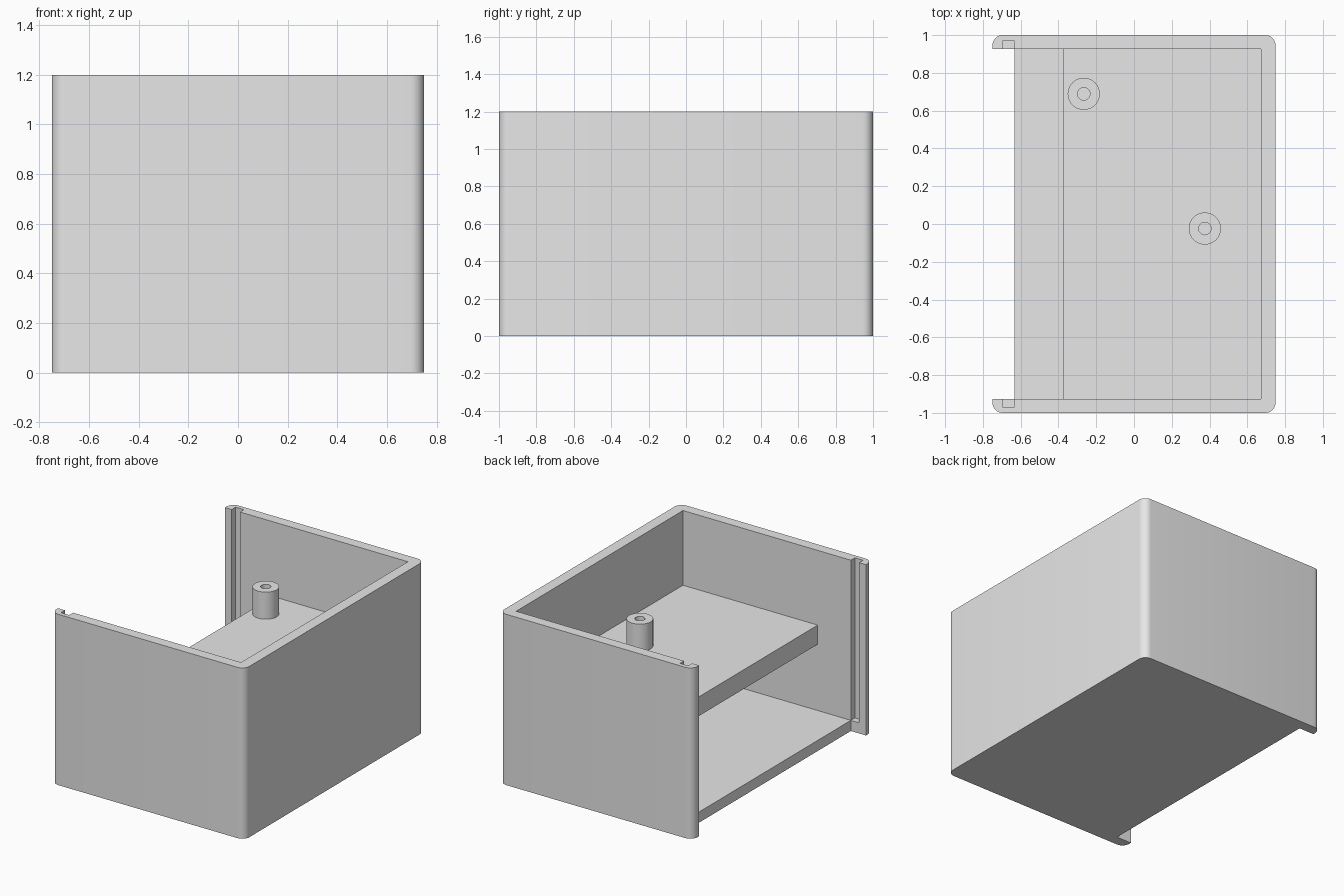
import bpy
import bmesh
import math
from mathutils import Matrix

if "Cube" in bpy.data.objects:
    bpy.data.objects.remove(bpy.data.objects["Cube"], do_unlink=True)

# Main dimensions
HX, HY, HEIGHT = 0.75, 1.0, 1.2
IN_X, IN_Y = 0.672, 0.926
FLOOR_TOP, FLOOR_EDGE = 0.075, -0.633
SHELF_TOP, SHELF_BOTTOM = 0.675, 0.54
CORNER = 0.055

grey = bpy.data.materials.new("light_grey_plastic")
grey.use_nodes = True
color = (0.8, 0.8, 0.8, 1)
grey.diffuse_color = color
grey.node_tree.nodes["Principled BSDF"].inputs["Base Color"].default_value = color


def finish(bm, name):
    bmesh.ops.recalc_face_normals(bm, faces=bm.faces)
    mesh = bpy.data.meshes.new(name)
    bm.to_mesh(mesh)
    bm.free()
    mesh.materials.append(grey)
    obj = bpy.data.objects.new(name, mesh)
    bpy.context.collection.objects.link(obj)
    return obj


def select(obj):
    bpy.ops.object.select_all(action="DESELECT")
    obj.select_set(True)
    bpy.context.view_layer.objects.active = obj


def smooth(obj):
    select(obj)
    bpy.ops.object.shade_smooth_by_angle(angle=math.radians(30))


def prism(name, points, direction):
    """Extrude a flat outline along a direction."""
    bm = bmesh.new()
    face = bm.faces.new([bm.verts.new(p) for p in points])
    new = bmesh.ops.extrude_face_region(bm, geom=[face])["geom"]
    verts = [g for g in new if isinstance(g, bmesh.types.BMVert)]
    bmesh.ops.translate(bm, verts=verts, vec=direction)
    return finish(bm, name)


def box(name, x0, x1, y0, y1, z0, z1):
    outline = [(x0, y0, z0), (x1, y0, z0), (x1, y1, z0), (x0, y1, z0)]
    return prism(name, outline, (0, 0, z1 - z0))


def cut(target, cutter):
    """Subtract a cutter and discard it."""
    cutter.hide_render = True
    mod = target.modifiers.new("cut", "BOOLEAN")
    mod.operation, mod.solver, mod.object = "DIFFERENCE", "EXACT", cutter
    select(target)
    bpy.ops.object.modifier_apply(modifier=mod.name)
    bpy.data.objects.remove(cutter, do_unlink=True)


# Rounded block that becomes the open-sided case
outline = []
for k, (sx, sy) in enumerate([(1, 1), (-1, 1), (-1, -1), (1, -1)]):
    for i in range(9):
        a = math.pi / 2 * (k + i / 8)
        outline.append((sx * (HX - CORNER) + CORNER * math.cos(a),
                        sy * (HY - CORNER) + CORNER * math.sin(a), 0))
case = prism("case_shell", outline, (0, 0, HEIGHT))

# Cavity, open at the top and one side, with the floor set back from the opening
profile = [(-1, -1), (FLOOR_EDGE, -1), (FLOOR_EDGE, FLOOR_TOP),
           (IN_X, FLOOR_TOP), (IN_X, 2), (-1, 2)]
cut(case, prism("cavity_cutter", [(x, -IN_Y, z) for x, z in profile],
                (0, 2 * IN_Y, 0)))

# Panel grooves in both side walls
cut(case, box("groove_cutter", -0.697, FLOOR_EDGE, -0.97, 0.97, FLOOR_TOP, 2))
smooth(case)

# Raised shelf
box("shelf", -0.375, IN_X, -IN_Y, IN_Y, SHELF_BOTTOM, SHELF_TOP)


# Hollow screw posts on the shelf
def post(name, x, y, r_out=0.085, r_in=0.033, height=0.19):
    bm = bmesh.new()
    pts = [(r_in, 0), (r_in, height), (r_out, height), (r_out, 0)]
    verts = [bm.verts.new((r, 0, z)) for r, z in pts]
    edges = [bm.edges.new(pair) for pair in zip(verts, verts[1:])]
    bmesh.ops.spin(bm, geom=verts + edges, cent=(0, 0, 0), axis=(0, 0, 1),
                   angle=2 * math.pi, steps=40)
    bmesh.ops.remove_doubles(bm, verts=bm.verts, dist=0.0005)
    bmesh.ops.transform(bm, matrix=Matrix.Translation((x, y, SHELF_TOP)),
                        verts=bm.verts)
    smooth(finish(bm, name))


post("back_screw_post", -0.266, 0.689)
post("middle_screw_post", 0.375, -0.024)
